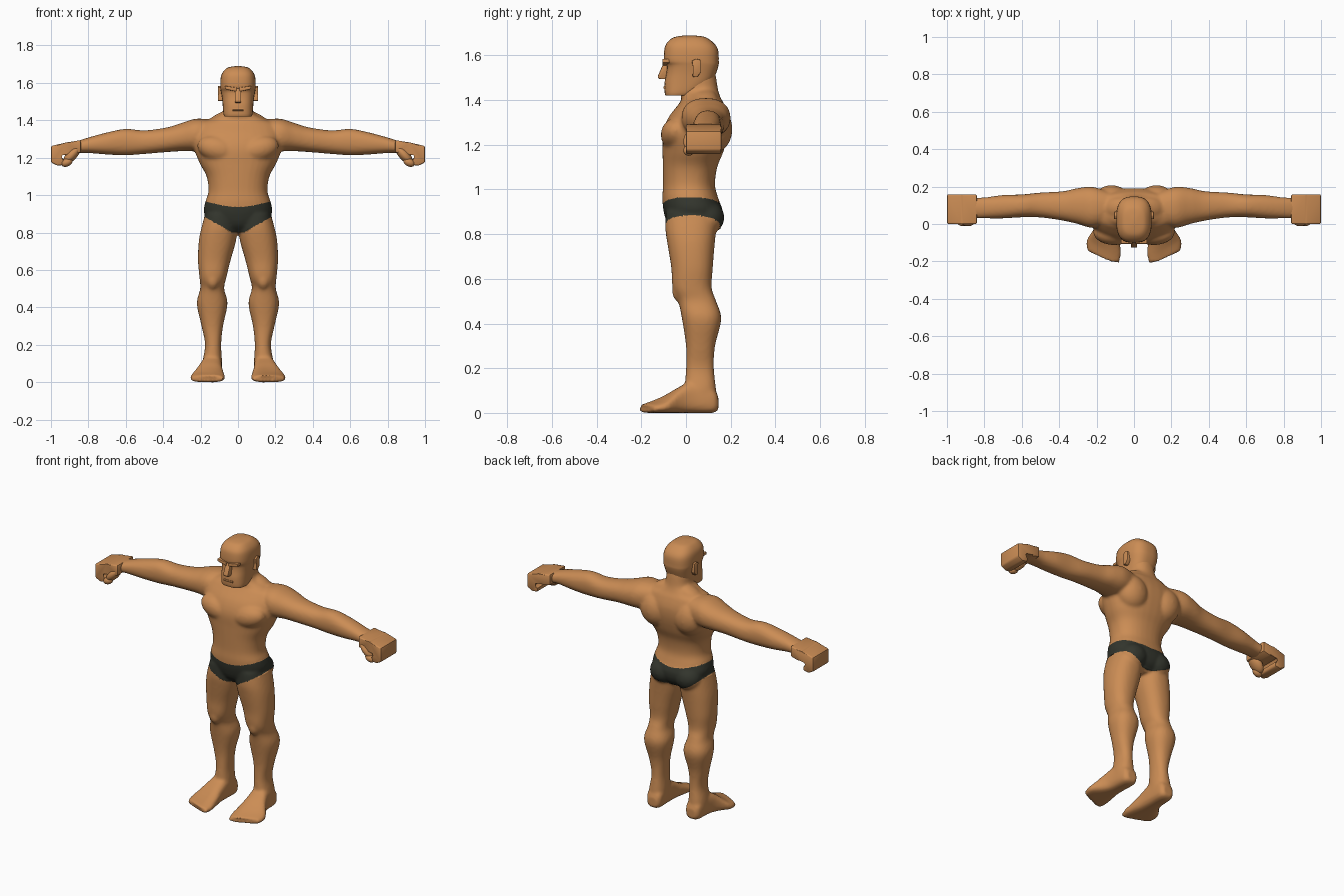
import bpy, bmesh, math
from mathutils import Vector, Matrix


def material(name, rgb):
    m = bpy.data.materials.new(name)
    m.diffuse_color = (*rgb, 1)
    return m


skin = material("tan_skin", (0.60, 0.265, 0.09))
cloth = material("dark_briefs", (0.034, 0.037, 0.027))


def spline(rows, steps):
    """Smooth the ring table with Catmull-Rom interpolation."""
    out = []
    for i in range(len(rows) - 1):
        p = [rows[max(0, min(len(rows) - 1, i + k))] for k in (-1, 0, 1, 2)]
        for s in range(steps):
            t = s / steps
            out.append([0.5 * (2 * b + (c - a) * t + (2 * a - 5 * b + 4 * c - d) * t * t
                               + (3 * b - a - 3 * c + d) * t ** 3) for a, b, c, d in zip(*p)])
    return out + [list(rows[-1])]


def loft(bm, axis, rows, side=1, power=2.3, steps=5, segs=32, warp=None):
    """Rings (position, a0, a1, b0, b1) along an axis, as superellipses."""
    rings = []
    for t, a0, a1, b0, b1 in spline(rows, steps):
        ring = []
        for k in range(segs):
            ang = 2 * math.pi * (k + 0.5) / segs
            c, s = math.cos(ang), math.sin(ang)
            a = (a0 + a1) / 2 + (a1 - a0) / 2 * math.copysign(abs(c) ** (2 / power), c)
            b = (b0 + b1) / 2 + (b1 - b0) / 2 * math.copysign(abs(s) ** (2 / power), s)
            co = Vector({'x': (t, a, b), 'y': (a, t, b), 'z': (a, b, t)}[axis])
            if warp:
                co = warp(co)
            co.x *= side
            ring.append(bm.verts.new(co))
        rings.append(ring)
    faces = [bm.faces.new(rings[0]), bm.faces.new(rings[-1][::-1])]
    for r, q in zip(rings, rings[1:]):
        for k in range(segs):
            j = (k + 1) % segs
            faces.append(bm.faces.new((r[k], q[k], q[j], r[j])))
    bmesh.ops.recalc_face_normals(bm, faces=faces)


def blob(bm, center, radii, tilt=0, side=1):
    """Muscle ellipsoid, tilted about the y axis."""
    m = (Matrix.Translation((center[0] * side, center[1], center[2]))
         @ Matrix.Rotation(math.radians(tilt * side), 4, 'Y') @ Matrix.Diagonal((*radii, 1)))
    bmesh.ops.create_uvsphere(bm, u_segments=24, v_segments=16, radius=1, matrix=m)


def finish(bm, name, mats=(skin,), angle=35):
    me = bpy.data.meshes.new(name)
    bmesh.ops.recalc_face_normals(bm, faces=bm.faces)
    bm.to_mesh(me)
    bm.free()
    ob = bpy.data.objects.new(name, me)
    bpy.context.collection.objects.link(ob)
    for m in mats:
        me.materials.append(m)
    bpy.ops.object.select_all(action='DESELECT')
    ob.select_set(True)
    bpy.context.view_layer.objects.active = ob
    bpy.ops.object.shade_smooth_by_angle(angle=math.radians(angle))
    return ob


def prism(name, pts, axis, lo, hi, side=1, bevel=0.0):
    """Extruded outline; axis 'y' takes (x, z) points, axis 'x' takes (y, z)."""
    bm = bmesh.new()

    def put(p, d):
        return (p[0] * side, d, p[1]) if axis == 'y' else (d * side, p[0], p[1])
    a = [bm.verts.new(put(p, lo)) for p in pts]
    b = [bm.verts.new(put(p, hi)) for p in pts]
    bm.faces.new(a)
    bm.faces.new(b[::-1])
    for i in range(len(pts)):
        j = (i + 1) % len(pts)
        bm.faces.new((a[i], b[i], b[j], a[j]))
    if bevel:
        bmesh.ops.bevel(bm, geom=bm.edges[:], offset=bevel, segments=2, profile=0.5, affect='EDGES')
    return finish(bm, name)


# --- body: torso, neck, limbs and muscles fused into one skin ---
bm = bmesh.new()
loft(bm, 'z', [(0.80, -0.05, 0.05, -0.04, 0.10), (0.84, -0.12, 0.12, -0.08, 0.15),
               (0.90, -0.18, 0.18, -0.10, 0.165), (0.96, -0.176, 0.176, -0.106, 0.145),
               (1.02, -0.158, 0.158, -0.103, 0.13), (1.10, -0.168, 0.168, -0.104, 0.14),
               (1.17, -0.205, 0.205, -0.105, 0.168), (1.25, -0.235, 0.235, -0.105, 0.188),
               (1.32, -0.235, 0.235, -0.08, 0.19), (1.38, -0.21, 0.21, -0.035, 0.172),
               (1.405, -0.15, 0.15, -0.02, 0.158), (1.44, -0.085, 0.085, -0.028, 0.145),
               (1.50, -0.075, 0.075, -0.03, 0.135), (1.55, -0.07, 0.07, -0.02, 0.125)])
for s in (1, -1):
    # arm
    loft(bm, 'x', [(0.12, 0.01, 0.17, 1.25, 1.40), (0.22, -0.02, 0.198, 1.235, 1.409),
                   (0.30, 0.0, 0.192, 1.235, 1.386), (0.38, 0.018, 0.175, 1.23, 1.362),
                   (0.50, 0.035, 0.168, 1.22, 1.346), (0.60, 0.036, 0.158, 1.213, 1.354),
                   (0.70, 0.03, 0.155, 1.217, 1.335), (0.80, 0.03, 0.142, 1.225, 1.308),
                   (0.87, 0.03, 0.142, 1.225, 1.285)], s)
    # leg
    loft(bm, 'z', [(0.03, 0.09, 0.18, 0.01, 0.135), (0.10, 0.085, 0.19, -0.005, 0.135),
                   (0.20, 0.09, 0.176, 0.0, 0.125), (0.30, 0.08, 0.195, 0.0, 0.13),
                   (0.42, 0.056, 0.22, -0.018, 0.158), (0.50, 0.074, 0.202, -0.035, 0.135),
                   (0.56, 0.062, 0.206, -0.06, 0.115), (0.65, 0.04, 0.214, -0.066, 0.12),
                   (0.75, 0.012, 0.21, -0.082, 0.128), (0.82, 0.004, 0.197, -0.092, 0.135),
                   (0.90, 0.01, 0.175, -0.09, 0.14)], s)
    # foot, with the toe line slanting back to the little toe
    loft(bm, 'y', [(0.145, 0.105, 0.165, 0.015, 0.07), (0.12, 0.088, 0.185, 0.0, 0.11),
                   (0.03, 0.085, 0.195, 0.0, 0.14), (-0.04, 0.083, 0.215, 0.0, 0.112),
                   (-0.10, 0.075, 0.238, 0.0, 0.078), (-0.16, 0.07, 0.254, 0.0, 0.052),
                   (-0.208, 0.08, 0.25, 0.0, 0.036)], s, power=3,
         warp=lambda c: Vector((c.x, c.y + max(0, c.x - 0.12) * 0.5
                                * min(1, max(0, -c.y / 0.15)), c.z)))
    blob(bm, (0.105, -0.045, 1.245), (0.115, 0.068, 0.07), -15, s)   # pectoral
    blob(bm, (0.12, 0.12, 1.27), (0.10, 0.088, 0.11), 20, s)         # upper back
    blob(bm, (0.085, 0.095, 0.875), (0.085, 0.077, 0.075), 0, s)     # buttock
    blob(bm, (0.135, -0.025, 0.545), (0.036, 0.038, 0.05), 0, s)     # kneecap
    blob(bm, (0.09, 0.085, 1.405), (0.09, 0.055, 0.035), 25, s)      # trapezius
body = finish(bm, "body", (skin, cloth))
remesh = body.modifiers.new("fuse", 'REMESH')
remesh.mode = 'VOXEL'
remesh.voxel_size = 0.009
smooth = body.modifiers.new("soften", 'SMOOTH')
smooth.iterations = 6
smooth.factor = 0.5
dg = bpy.context.evaluated_depsgraph_get()
fused = bpy.data.meshes.new_from_object(body.evaluated_get(dg))
body.modifiers.clear()
body.data = fused
fused.materials.clear()
fused.materials.append(skin)
fused.materials.append(cloth)


# --- briefs: coloured between a waistline and a leg line ---
def waist(x, y):
    return 0.935 + 0.03 * min(1, abs(x) / 0.17) ** 1.5


def leg_line(x, y):
    front = 0.80 + 0.56 * max(0, abs(x) - 0.03)
    back = 0.812 + 0.075 * min(1, abs(x) / 0.18) ** 2.5
    f = min(1, max(0, (y + 0.02) / 0.10))
    return front * (1 - f) + back * f


for v in fused.vertices:
    for line in (waist, leg_line):
        edge = line(v.co.x, v.co.y)
        if abs(v.co.z - edge) < 0.0045 and abs(v.co.x) < 0.2:
            v.co.z = edge
for p in fused.polygons:
    c = p.center
    inside = abs(c.x) < 0.22 and leg_line(c.x, c.y) < c.z < waist(c.x, c.y)
    p.material_index = 1 if inside else 0
    p.use_smooth = True

# --- head: square jaw, recessed eye band, domed crown ---
bm = bmesh.new()
loft(bm, 'z', [(1.42, -0.072, 0.072, -0.092, 0.03), (1.435, -0.078, 0.078, -0.096, 0.06),
               (1.48, -0.082, 0.082, -0.096, 0.115), (1.52, -0.086, 0.086, -0.088, 0.135),
               (1.555, -0.092, 0.092, -0.086, 0.146), (1.575, -0.095, 0.095, -0.099, 0.147),
               (1.62, -0.094, 0.094, -0.098, 0.145), (1.65, -0.086, 0.086, -0.090, 0.13),
               (1.675, -0.066, 0.066, -0.066, 0.10), (1.685, -0.045, 0.045, -0.04, 0.075),
               (1.69, -0.01, 0.01, 0.0, 0.03)], power=2.8, steps=3)
finish(bm, "head", angle=40)

# --- face: nose, brows, mouth, ears ---
prism("nose", [(-0.07, 1.575), (-0.100, 1.568), (-0.127, 1.505), (-0.122, 1.495), (-0.07, 1.492)],
      'x', -0.017, 0.017, bevel=0.004)
prism("lips", [(-0.07, 1.466), (-0.099, 1.463), (-0.101, 1.457), (-0.099, 1.451), (-0.07, 1.449)],
      'x', -0.03, 0.03)
for s, tag in ((1, "left"), (-1, "right")):
    prism("brow_" + tag, [(0.008, 1.553), (0.07, 1.567), (0.07, 1.584), (0.008, 1.575)],
          'y', -0.106, -0.07, s, 0.003)
    prism("ear_" + tag, [(0.025, 1.575), (0.045, 1.585), (0.066, 1.58), (0.066, 1.525),
                         (0.05, 1.502), (0.028, 1.505), (0.035, 1.54)],
          'x', 0.075, 0.106, s, 0.003)
    # --- fist: curled outline with a thumb across the front ---
    prism("fist_" + tag, [(0.84, 1.294), (0.92, 1.281), (1.0, 1.262), (1.0, 1.175), (0.965, 1.157),
                          (0.93, 1.162), (0.925, 1.188), (0.952, 1.198), (0.945, 1.222),
                          (0.89, 1.215), (0.84, 1.228)], 'y', 0.0, 0.158, s, 0.008)
    bm = bmesh.new()
    blob(bm, (0.888, 0.03, 1.215), (0.062, 0.042, 0.028), 48, s)
    blob(bm, (0.915, 0.012, 1.175), (0.032, 0.024, 0.022), 25, s)
    finish(bm, "thumb_" + tag, angle=60)
